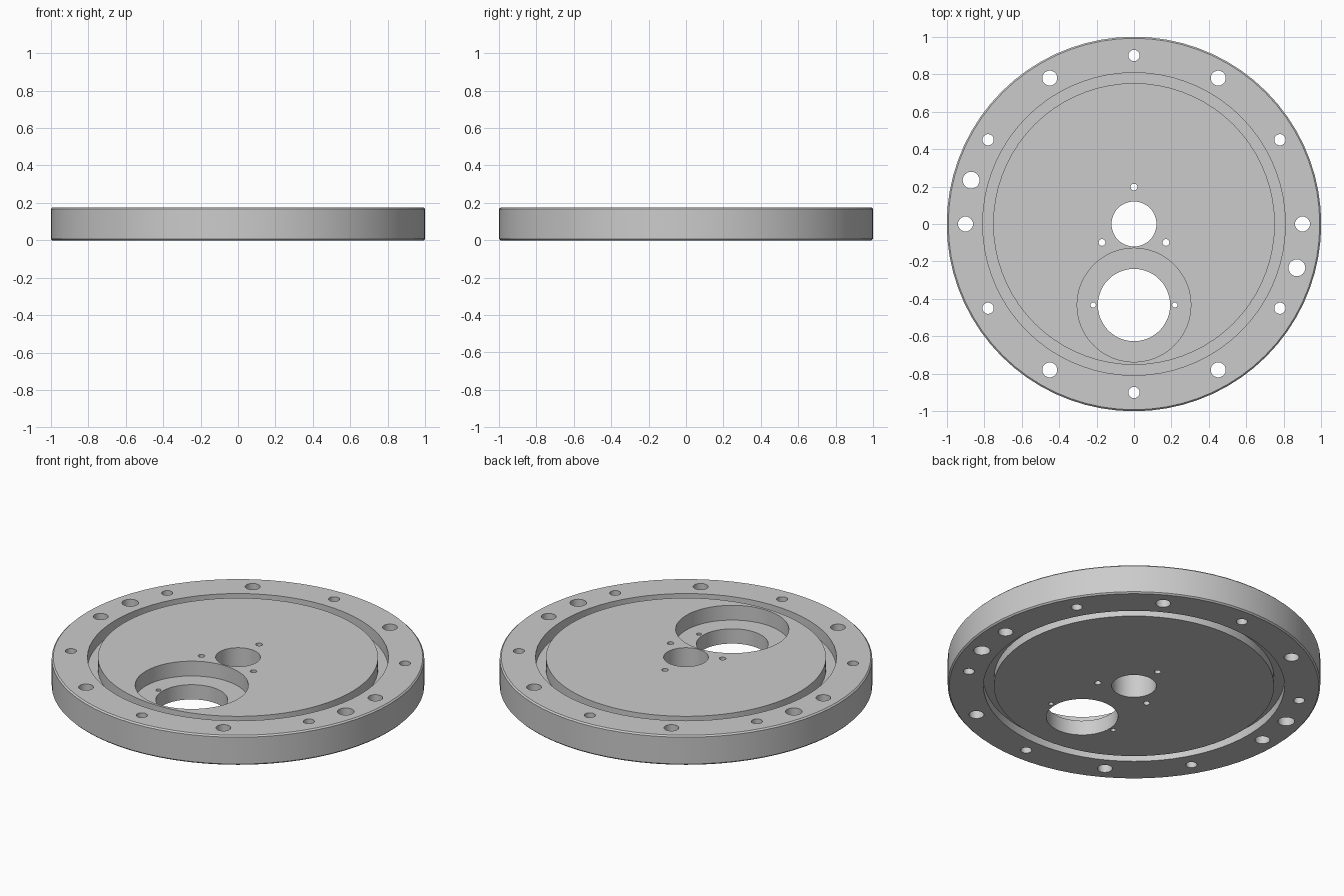
import bpy, bmesh
from math import cos, sin, radians, tau
from mathutils import Matrix

old = bpy.data.objects.get("Cube")
if old:
    bpy.data.objects.remove(old, do_unlink=True)

HEIGHT = 0.175
POCKET_Y = -0.433

metal = bpy.data.materials.new("grey metal")
metal.use_nodes = True
grey = (0.6, 0.6, 0.6, 1)
metal.diffuse_color = grey
metal.node_tree.nodes["Principled BSDF"].inputs["Base Color"].default_value = grey


def add_object(name, bm):
    bmesh.ops.recalc_face_normals(bm, faces=bm.faces)
    mesh = bpy.data.meshes.new(name)
    bm.to_mesh(mesh)
    bm.free()
    mesh.materials.append(metal)
    ob = bpy.data.objects.new(name, mesh)
    bpy.context.collection.objects.link(ob)
    return ob


def lathe(name, profile, segments):
    """Revolve an (r, z) profile about z; its ends are closed by flat caps."""
    bm = bmesh.new()
    rings = []
    for r, z in profile:
        rings.append([bm.verts.new((r * cos(tau * i / segments),
                                    r * sin(tau * i / segments), z))
                      for i in range(segments)])
    for a, b in zip(rings, rings[1:]):
        for i in range(segments):
            j = (i + 1) % segments
            bm.faces.new((a[i], a[j], b[j], b[i]))
    bm.faces.new(rings[0])
    bm.faces.new(rings[-1])
    return add_object(name, bm)


def drill(name, holes, bottom=-0.1):
    """One cutter made of upright cylinders (x, y, radius)."""
    bm = bmesh.new()
    top = HEIGHT + 0.1
    for x, y, r in holes:
        bmesh.ops.create_cone(bm, cap_ends=True, segments=48 if r > 0.1 else 24,
                              radius1=r, radius2=r, depth=top - bottom,
                              matrix=Matrix.Translation((x, y, (top + bottom) / 2)))
    ob = add_object(name, bm)
    ob.hide_render = True
    return ob


# Disc with chamfered rim and a ring groove in each face
inner, outer, edge = 0.752, 0.808, 0.008
top_floor, bottom_floor = HEIGHT - 0.07, 0.05
disc = lathe("flange_disc", [
    (inner, 0), (inner, bottom_floor), (outer, bottom_floor), (outer, 0),
    (1 - edge, 0), (1, edge), (1, HEIGHT - edge), (1 - edge, HEIGHT),
    (outer, HEIGHT), (outer, top_floor), (inner, top_floor), (inner, HEIGHT)], 72)

# Bolt circle with alternating sizes, and two dowel holes
holes = [(0.9 * cos(radians(30 * i)), 0.9 * sin(radians(30 * i)),
          0.03 if i % 2 else 0.04) for i in range(12)]
holes += [(s * 0.87, s * -0.234, 0.045) for s in (1, -1)]

# Centre bore with three screw holes around it
holes.append((0, 0, 0.12))
holes += [(0.197 * cos(radians(a)), 0.197 * sin(radians(a)), 0.018)
          for a in (90, 210, 330)]

# Offset bore with two screw holes
holes.append((0, POCKET_Y, 0.193))
holes += [(s * 0.218, POCKET_Y, 0.014) for s in (1, -1)]

# Cut the round pocket first, then all the through holes
cutters = [drill("pocket_cutter", [(0, POCKET_Y, 0.304)], HEIGHT / 2),
           drill("hole_cutter", holes)]
bpy.ops.object.select_all(action="DESELECT")
disc.select_set(True)
bpy.context.view_layer.objects.active = disc
for cutter in cutters:
    mod = disc.modifiers.new(cutter.name, "BOOLEAN")
    mod.operation = "DIFFERENCE"
    mod.solver = "EXACT"
    mod.object = cutter
    bpy.ops.object.modifier_apply(modifier=mod.name)
    bpy.data.objects.remove(cutter, do_unlink=True)

bpy.ops.object.shade_smooth_by_angle(angle=radians(30))
